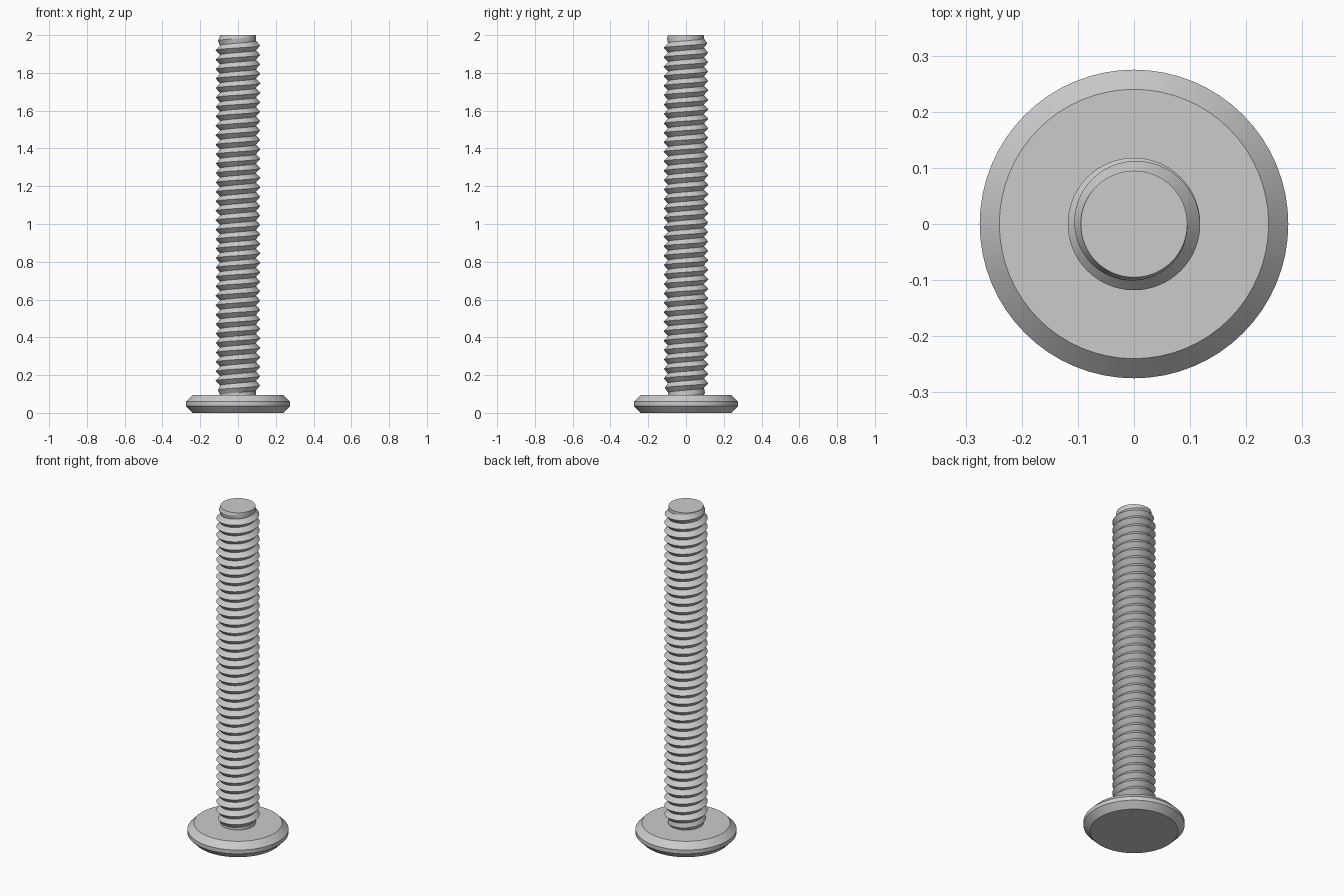
import bpy, bmesh, math

SEGMENTS = 64
ROOT, CREST = 0.095, 0.118
HEAD_TOP, TOP = 0.095, 2.0
PITCH = 0.05

cube = bpy.data.objects.get("Cube")
if cube:
    bpy.data.objects.remove(cube)

steel = bpy.data.materials.new("grey steel")
steel.use_nodes = True
steel.diffuse_color = (0.6, 0.6, 0.6, 1)
steel.node_tree.nodes["Principled BSDF"].inputs["Base Color"].default_value = (0.6, 0.6, 0.6, 1)


def finish(name, bm):
    mesh = bpy.data.meshes.new(name)
    bm.to_mesh(mesh)
    bm.free()
    obj = bpy.data.objects.new(name, mesh)
    bpy.context.collection.objects.link(obj)
    mesh.materials.append(steel)
    bpy.ops.object.select_all(action="DESELECT")
    obj.select_set(True)
    bpy.context.view_layer.objects.active = obj
    bpy.ops.object.shade_smooth_by_angle(angle=math.radians(25))
    return obj


def lathe(name, profile):
    """Closed solid of revolution from (radius, height) pairs, bottom to top."""
    bm = bmesh.new()
    rings = []
    for r, z in profile:
        rings.append([bm.verts.new((r * math.cos(a), r * math.sin(a), z))
                      for a in (math.tau * i / SEGMENTS for i in range(SEGMENTS))])
    for low, high in zip(rings, rings[1:]):
        for i in range(SEGMENTS):
            j = (i + 1) % SEGMENTS
            bm.faces.new((low[i], low[j], high[j], high[i]))
    bm.faces.new(rings[0][::-1])
    bm.faces.new(rings[-1])
    return finish(name, bm)


# Bevelled disc head and plain core
lathe("head", [(0.24, 0), (0.275, 0.036), (0.275, 0.059), (0.24, HEAD_TOP)])
lathe("shaft_core", [(ROOT, HEAD_TOP - 0.02), (ROOT, TOP)])

# Right-handed V thread that fades into the core over its first and last turn
bm = bmesh.new()
turns = round((TOP - HEAD_TOP) / PITCH)
steps = turns * SEGMENTS
previous = None
for i in range(steps + 1):
    a = math.tau * i / SEGMENTS
    z = HEAD_TOP + PITCH * i / SEGMENTS
    fade = min(1, i / SEGMENTS, (steps - i) / SEGMENTS)
    peak = ROOT + (CREST - ROOT) * fade
    row = [bm.verts.new((r * math.cos(a), r * math.sin(a), min(TOP, max(HEAD_TOP, h))))
           for r, h in ((ROOT, z - PITCH / 2), (peak, z), (ROOT, z + PITCH / 2))]
    if previous:
        for k in range(2):
            bm.faces.new((previous[k], row[k], row[k + 1], previous[k + 1]))
    previous = row
bmesh.ops.remove_doubles(bm, verts=bm.verts, dist=0.00001)
finish("thread", bm)
